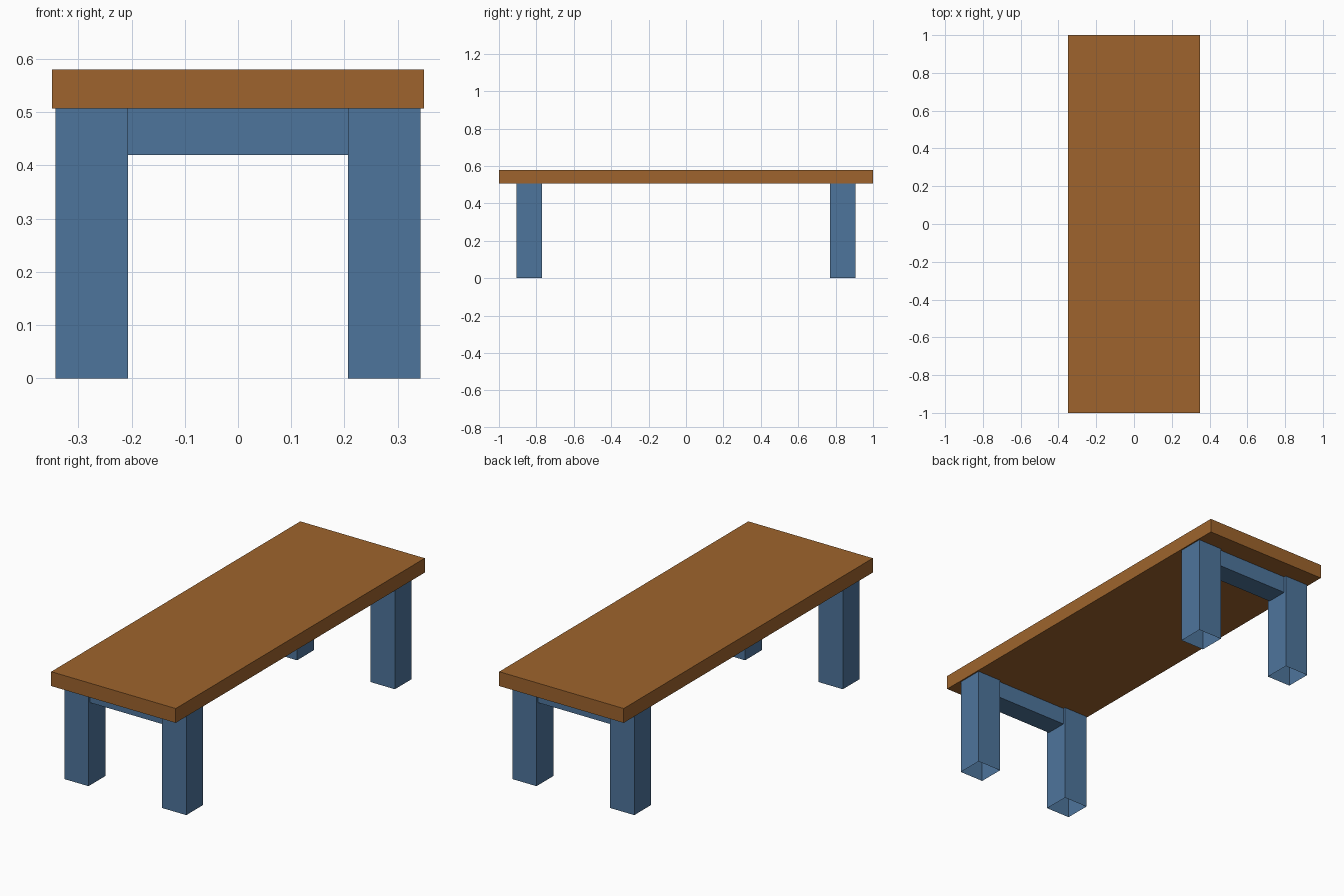
import bpy
import bmesh

if "Cube" in bpy.data.objects:
    bpy.data.objects.remove(bpy.data.objects["Cube"])


def material(name, rgb):
    m = bpy.data.materials.new(name)
    m.diffuse_color = (*rgb, 1.0)
    m.use_nodes = True
    m.node_tree.nodes["Principled BSDF"].inputs["Base Color"].default_value = m.diffuse_color
    return m


brown = material("brown wood", (0.342, 0.127, 0.026))
blue = material("blue paint", (0.076, 0.178, 0.332))


def box(name, lo, hi, mat, open_axis=None):
    """Box between two corners; both faces along open_axis are left out."""
    bm = bmesh.new()
    bmesh.ops.create_cube(bm, size=1)
    if open_axis is not None:
        caps = [f for f in bm.faces if abs(f.normal[open_axis]) > 0.9]
        bmesh.ops.delete(bm, geom=caps, context='FACES_ONLY')
    for v in bm.verts:
        for i in range(3):
            v.co[i] = lo[i] if v.co[i] < 0 else hi[i]
    mesh = bpy.data.meshes.new(name)
    bm.to_mesh(mesh)
    bm.free()
    mesh.materials.append(mat)
    obj = bpy.data.objects.new(name, mesh)
    bpy.context.collection.objects.link(obj)
    return obj


TOP_Z, UNDER_Z, RAIL_Z = 0.58, 0.507, 0.42
LEG_X, LEG_Y = (0.207, 0.343), (0.77, 0.905)
INSET = 0.012

# Table top
box("table_top", (-0.35, -1.0, UNDER_Z), (0.35, 1.0, TOP_Z), brown)

for end, sy in (("front", -1), ("back", 1)):
    y0, y1 = sorted(sy * y for y in LEG_Y)
    # Hollow legs, open at the bottom
    for side, sx in (("left", -1), ("right", 1)):
        x0, x1 = sorted(sx * x for x in LEG_X)
        box(f"{end}_{side}_leg", (x0, y0, 0), (x1, y1, UNDER_Z), blue, open_axis=2)
    # Rail between the legs, slightly set back
    box(f"{end}_rail", (-LEG_X[0], y0 + INSET, RAIL_Z),
        (LEG_X[0], y1 - INSET, UNDER_Z), blue, open_axis=0)
